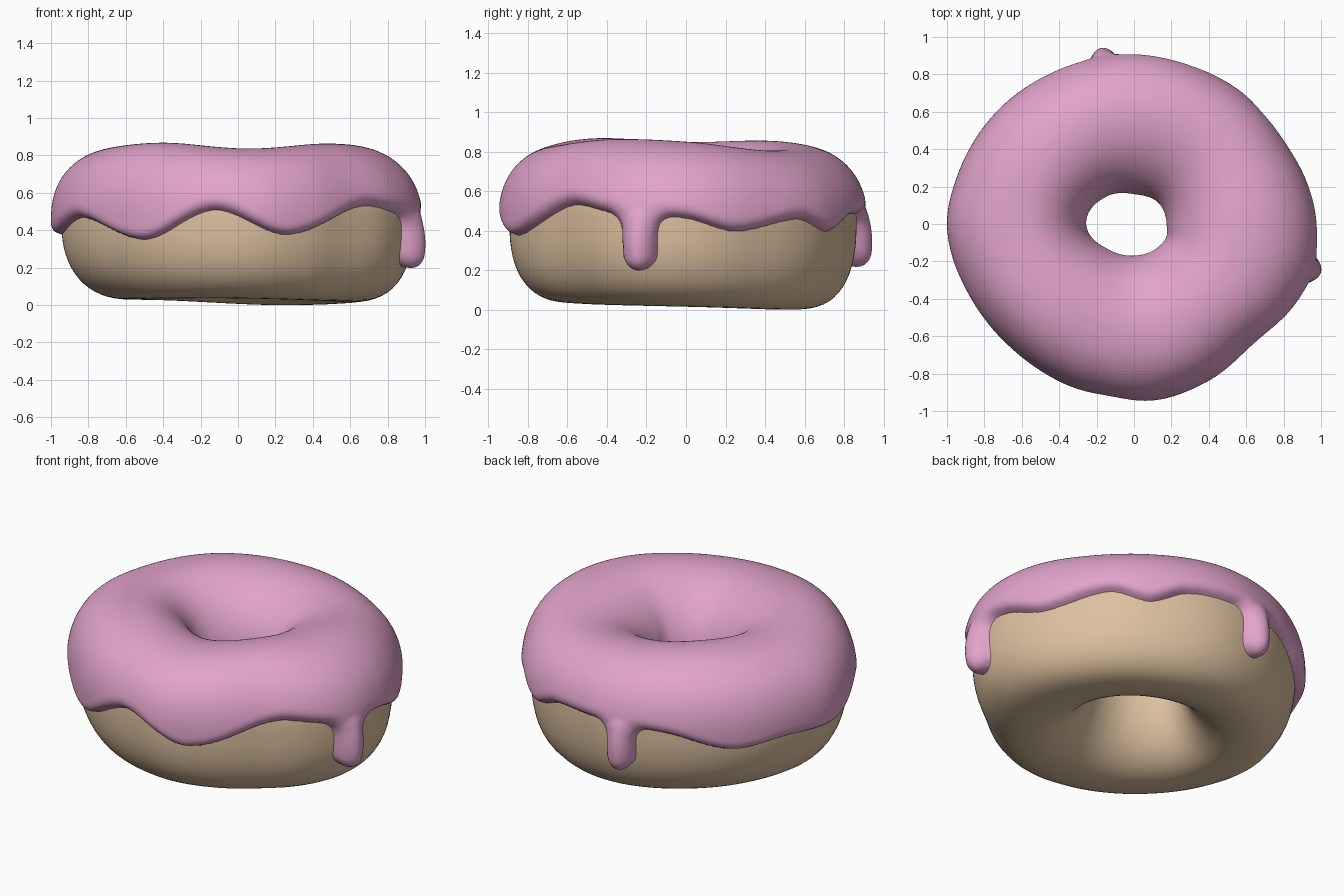
import bpy
from math import sin, cos, pi, radians, sqrt, hypot

if "Cube" in bpy.data.objects:
    bpy.data.objects.remove(bpy.data.objects["Cube"])

T = 0.055      # icing thickness
T_IN = 0.04    # icing thickness inside the hole
RC = 0.57      # radius of the ring's core
ZC = 0.455     # height of the widest point

# Profiles around the ring: (angle in degrees, value)
OUTER = [(0, .982), (14, .95), (28, .92), (49, .912), (63, .905), (90, .918), (106, .92),
         (123, .928), (143, .952), (165, .98), (180, 1.0), (200, .97), (221, .937),
         (237, .93), (258, .938), (276, .95), (296, .928), (313, .915), (331, .968),
         (346, .995)]
HOLE = [(0, .170), (45, .164), (90, .157), (135, .202), (180, .252), (225, .19),
        (270, .162), (315, .175), (337, .184)]
EDGE = [(0, .465), (16, .40), (41, .46), (56, .40), (70, .475), (88, .49), (118, .465),
        (141, .37), (160, .395), (184, .385), (205, .47), (236, .355), (262, .51),
        (287, .38), (319, .53), (338, .49)]
TOP = [(0, .85), (45, .805), (90, .825), (135, .855), (180, .848), (228, .868),
       (275, .837), (322, .863)]
BOTTOM = [(0, .015), (68, 0), (130, .025), (180, .03), (225, .035), (270, .036),
          (315, .025)]
# Drips: (angle, height of the bulb centre, radius)
DRIPS = [(345.5, .295, .088), (100.5, .312, .088)]


def around(keys, u):
    """Smooth periodic interpolation of a profile at angle u (radians)."""
    a = u * 180 / pi % 360
    n = len(keys)
    i = max(j for j in range(n) if keys[j][0] <= a + 1e-9)

    def key(j):
        return keys[j % n][0] + 360 * (j // n), keys[j % n][1]
    (a0, p0), (a1, p1), (a2, p2), (a3, p3) = [key(j) for j in range(i - 1, i + 3)]
    w = a2 - a1
    m1 = (p2 - p0) / (a2 - a0) * w
    m2 = (p3 - p1) / (a3 - a1) * w
    t = (a - a1) / w
    return ((2*t**3 - 3*t*t + 1) * p1 + (t**3 - 2*t*t + t) * m1
            + (3*t*t - 2*t**3) * p2 + (t**3 - t*t) * m2)


def ring_data(u):
    return (around(OUTER, u) - T - RC, RC - around(HOLE, u) - T_IN,
            around(TOP, u) - T - ZC, ZC - around(BOTTOM, u), around(EDGE, u),
            2.55 + .2 * cos(u - radians(0)),      # lower fullness
            2.22 - .12 * cos(u - radians(50)))    # upper fullness


def section(data, v, h=0.0):
    """Point (radius, height) of the rounded cross-section, pushed out by h."""
    c, s = cos(v), sin(v)
    a = data[0] if c > 0 else data[1]
    b = data[2] if s > 0 else data[3]
    n = 2.0 if c < 0 else (data[6] if s > 0 else data[5])
    k = (abs(c) ** n + abs(s) ** n) ** (-1 / n)
    ha = h * (T_IN / T if c < 0 else 1)
    return RC + (a + ha) * c * k, ZC + (b + h) * s * k


def icing_height(data, u, v):
    """Signed distance to the icing's edge, and icing height over the dough."""
    z = section(data, v)[1]
    bulge = soft = 0.0
    if cos(v) < 0:
        d = z - (.45 + .015 * sin(3 * u))
    else:
        d = z - data[4]
        for ang, zb, rad in DRIPS:
            du = (u - radians(ang) + pi) % (2 * pi) - pi
            x = du * .92
            d2 = rad - hypot(x, z - min(max(z, zb), .55))
            m = max(.10 - abs(d - d2), 0) / .10
            d = max(d, d2) + m * m * .10 / 4
            q = max(0, 1 - (x / .12) ** 2 - ((z - zb - .01) / .2) ** 2)
            bulge += .045 * q
            soft += .035 * min(1, 2 * q)
    if d < 0:
        return d, max(d * 1.5, -.03)
    f = min(d / (.06 + soft), 1)
    return d, (T + bulge) * sqrt(1 - (1 - f) ** 2)


def make(name, verts, faces, color):
    me = bpy.data.meshes.new(name)
    me.from_pydata(verts, [], faces)
    me.polygons.foreach_set("use_smooth", [True] * len(faces))
    mat = bpy.data.materials.new(name)
    mat.diffuse_color = (*color, 1)
    mat.use_nodes = True
    mat.node_tree.nodes["Principled BSDF"].inputs["Base Color"].default_value = mat.diffuse_color
    me.materials.append(mat)
    ob = bpy.data.objects.new(name, me)
    bpy.context.collection.objects.link(ob)
    return ob


# Dough: closed ring
NU, NV = 160, 72
verts, faces = [], []
for i in range(NU):
    u = 2 * pi * i / NU
    data = ring_data(u)
    for j in range(NV):
        r, z = section(data, 2 * pi * j / NV)
        verts.append((r * cos(u), r * sin(u), z))
        i2, j2 = (i + 1) % NU, (j + 1) % NV
        faces.append((i*NV + j, i2*NV + j, i2*NV + j2, i*NV + j2))
make("dough", verts, faces, (.72, .53, .35))

# Icing: raised layer over the top with a wavy rounded lip and two drips
NU, NV = 480, 150
V0, V1 = radians(-52), radians(200)
verts, faces, dist = [], [], []
for i in range(NU):
    u = 2 * pi * i / NU
    data = ring_data(u)
    for j in range(NV):
        v = V0 + (V1 - V0) * j / (NV - 1)
        d, h = icing_height(data, u, v)
        r, z = section(data, v, h)
        verts.append((r * cos(u), r * sin(u), z))
        dist.append(d)
for i in range(NU):
    i2 = (i + 1) % NU
    for j in range(NV - 1):
        f = (i*NV + j, i2*NV + j, i2*NV + j + 1, i*NV + j + 1)
        if max(dist[k] for k in f) > -.012:
            faces.append(f)
used = sorted({k for f in faces for k in f})
index = {k: n for n, k in enumerate(used)}
icing = make("icing", [verts[k] for k in used],
             [tuple(index[k] for k in f) for f in faces], (.76, .37, .60))
sm = icing.modifiers.new("soften", 'SMOOTH')
sm.factor = 0.5
sm.iterations = 3
